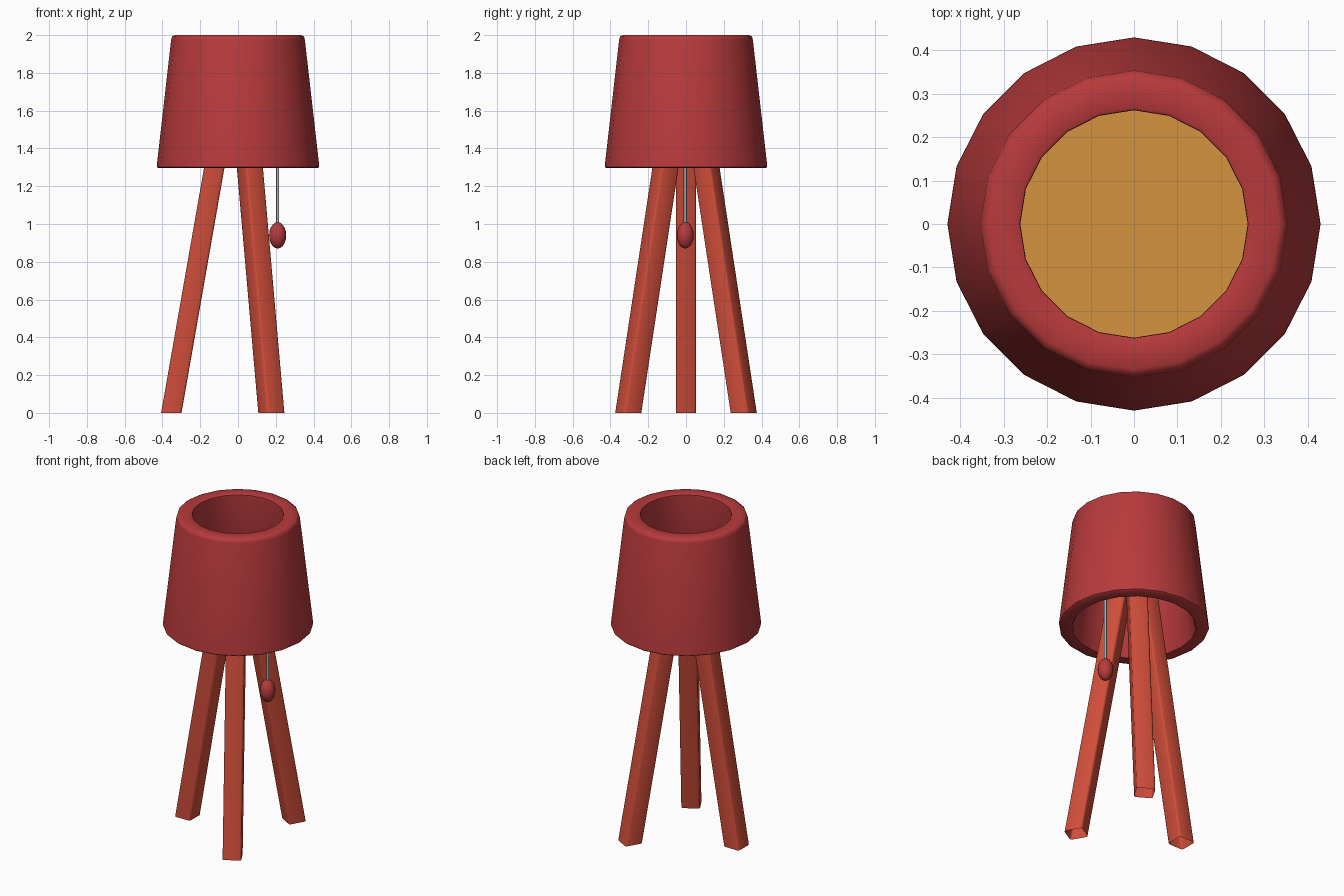
import bpy, bmesh, math
from mathutils import Vector, Matrix

if "Cube" in bpy.data.objects:
    bpy.data.objects.remove(bpy.data.objects["Cube"])


def material(name, rgb):
    m = bpy.data.materials.new(name)
    m.diffuse_color = (*rgb, 1)
    m.use_nodes = True
    m.node_tree.nodes["Principled BSDF"].inputs["Base Color"].default_value = m.diffuse_color
    return m


RED = material("dark red", (0.48, 0.042, 0.045))
ORANGE = material("orange red", (0.62, 0.074, 0.041))
TAN = material("warm tan", (0.66, 0.29, 0.05))
GREY = material("cord grey", (0.42, 0.42, 0.45))


def finish(name, bm, mat, angle=32):
    bmesh.ops.recalc_face_normals(bm, faces=bm.faces)
    me = bpy.data.meshes.new(name)
    bm.to_mesh(me)
    bm.free()
    me.materials.append(mat)
    ob = bpy.data.objects.new(name, me)
    bpy.context.collection.objects.link(ob)
    bpy.ops.object.select_all(action='DESELECT')
    ob.select_set(True)
    bpy.context.view_layer.objects.active = ob
    bpy.ops.object.shade_smooth_by_angle(angle=math.radians(angle))
    return ob


def bridge(bm, a, b):
    for i in range(len(a)):
        j = (i + 1) % len(a)
        bm.faces.new((a[i], a[j], b[j], b[i]))


# Lamp shade: thick tapered ring with rounded rims, turned from a closed profile
N = 20
profile = [(0.422, 1.296), (0.43, 1.302), (0.429, 1.318),
           (0.354, 1.975), (0.349, 1.992), (0.335, 2.0),
           (0.270, 2.0), (0.263, 1.996), (0.262, 1.985),
           (0.350, 1.305), (0.356, 1.296)]
bm = bmesh.new()
rings = [[bm.verts.new((r * math.cos(math.tau * i / N), r * math.sin(math.tau * i / N), z))
          for i in range(N)] for r, z in profile]
for k in range(len(rings)):
    bridge(bm, rings[k], rings[(k + 1) % len(rings)])
finish("lamp_shade", bm, RED, 50)

# Tan plate inside the shade that carries the legs
bm = bmesh.new()
bmesh.ops.create_cone(bm, cap_ends=True, segments=N, radius1=0.306, radius2=0.305, depth=0.02,
                      matrix=Matrix.Translation((0, 0, 1.69)))
finish("inner_plate", bm, TAN)

# Three splayed square legs with softened corners, open at the foot
HALF, BEV = 0.054, 0.012
section = []
for cx, cy, start in ((1, 1, 0), (-1, 1, 90), (-1, -1, 180), (1, -1, 270)):
    for s in range(3):
        t = math.radians(start + 45 * s)
        section.append((cx * (HALF - BEV) + BEV * math.cos(t),
                        cy * (HALF - BEV) + BEV * math.sin(t)))
for n, deg in enumerate((60, 180, 300)):
    rot = Matrix.Rotation(math.radians(deg), 4, 'Z')
    bm = bmesh.new()
    ends = [[bm.verts.new(rot @ Vector((x + r, y, z))) for x, y in section]
            for r, z in ((0.353, 0), (0.058, 1.685))]
    bridge(bm, *ends)
    finish(f"leg_{n + 1}", bm, ORANGE, 50)

# Pull cord and its oval knob
bm = bmesh.new()
bmesh.ops.create_cone(bm, cap_ends=True, segments=8, radius1=0.008, radius2=0.008, depth=0.69,
                      matrix=Matrix.Translation((0.21, -0.004, 1.34)))
finish("pull_cord", bm, GREY, 50)
bm = bmesh.new()
bmesh.ops.create_uvsphere(bm, u_segments=16, v_segments=10, radius=1,
                          matrix=Matrix.Translation((0.21, -0.004, 0.94))
                          @ Matrix.Diagonal((0.045, 0.045, 0.07, 1)))
finish("pull_knob", bm, RED, 60)
